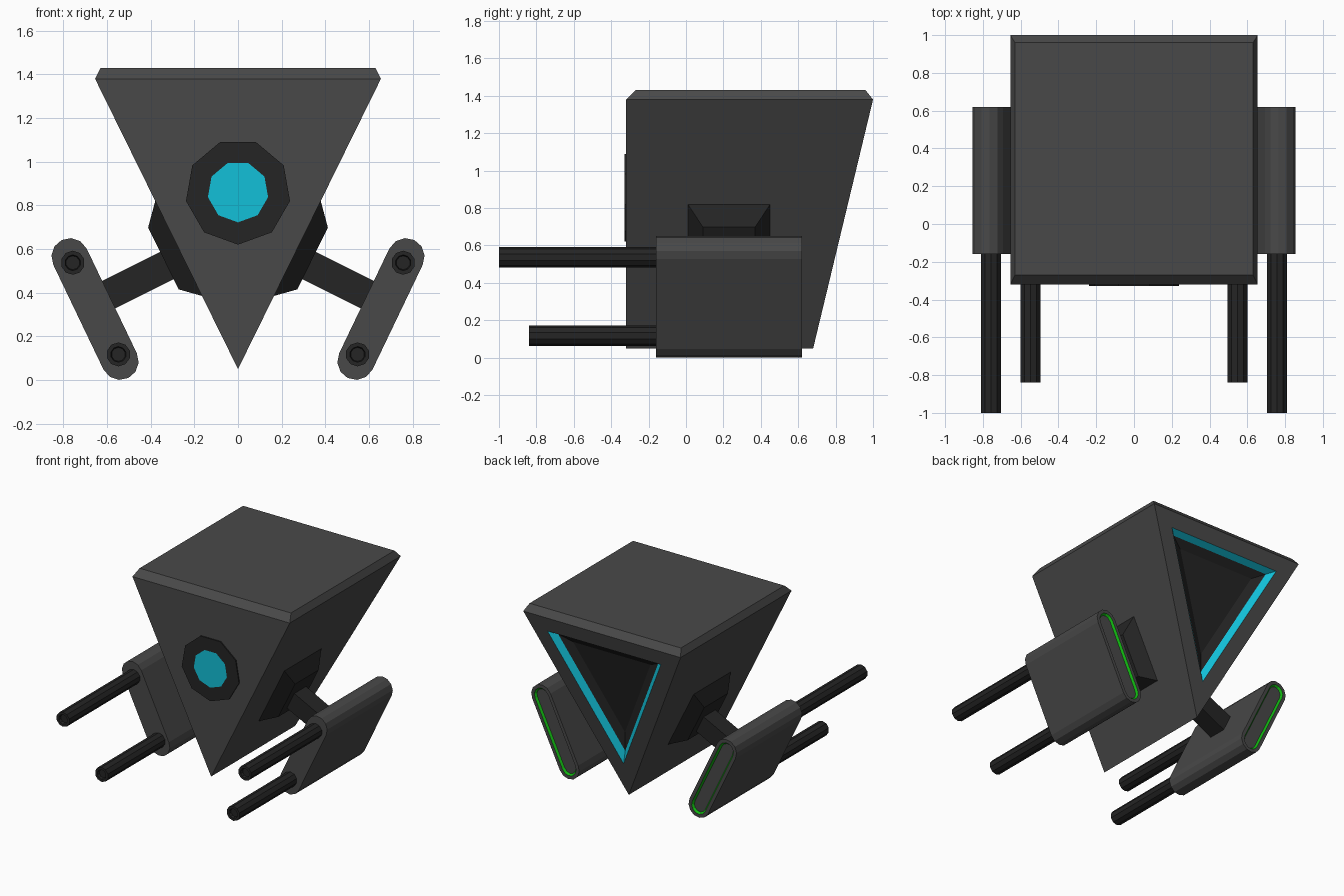
import bpy, bmesh, math
from mathutils import Vector

if "Cube" in bpy.data.objects:
    bpy.data.objects.remove(bpy.data.objects["Cube"])


def material(name, rgb):
    m = bpy.data.materials.new(name)
    m.diffuse_color = (*rgb, 1)
    m.use_nodes = True
    m.node_tree.nodes["Principled BSDF"].inputs["Base Color"].default_value = m.diffuse_color
    return m


GREY = material("hull grey", (0.066, 0.066, 0.066))
DARK = material("dark metal", (0.018, 0.018, 0.018))
CYAN = material("cyan glow", (0.006, 0.53, 0.69))
GREEN = material("green glow", (0.005, 0.45, 0.005))


def finish(name, bm, mats):
    bmesh.ops.recalc_face_normals(bm, faces=bm.faces)
    me = bpy.data.meshes.new(name)
    bm.to_mesh(me)
    bm.free()
    for m in mats:
        me.materials.append(m)
    ob = bpy.data.objects.new(name, me)
    bpy.context.collection.objects.link(ob)
    return ob


def loft(bm, rings):
    """Skin a list of equal-length point rings and cap both ends."""
    vs = [[bm.verts.new(p) for p in r] for r in rings]
    n = len(vs[0])
    for a, b in zip(vs, vs[1:]):
        for i in range(n):
            j = (i + 1) % n
            bm.faces.new((a[i], a[j], b[j], b[i]))
    first = bm.faces.new(vs[0][::-1])
    last = bm.faces.new(vs[-1])
    bmesh.ops.recalc_face_normals(bm, faces=bm.faces)
    return first, last


def inset(bm, face, thickness, depth, ring_mat, inner_mat):
    ring = bmesh.ops.inset_individual(bm, faces=[face], thickness=thickness,
                                      depth=depth, use_even_offset=True)
    for f in ring["faces"]:
        f.material_index = ring_mat
    face.material_index = inner_mat


def circle(x, z, r, y, n, start=-math.pi / 2):
    return [(x + r * math.cos(start + 2 * math.pi * i / n), y,
             z + r * math.sin(start + 2 * math.pi * i / n)) for i in range(n)]


# Wedge hull: bevelled square top tapering to a keel, slanted rear
FRONT, RIM, TOP, KEEL, W = -0.32, 1.38, 1.43, 0.05, 0.655
bm = bmesh.new()
keel = [bm.verts.new((0, y, KEEL)) for y in (FRONT, 0.68)]
rim = [bm.verts.new(p) for p in
       ((-W, FRONT, RIM), (W, FRONT, RIM), (W, 1.0, RIM), (-W, 1.0, RIM))]
top = [bm.verts.new(p) for p in
       ((-0.63, -0.27, TOP), (0.63, -0.27, TOP), (0.63, 0.96, TOP), (-0.63, 0.96, TOP))]
bm.faces.new(top)
for i in range(4):
    j = (i + 1) % 4
    bm.faces.new((rim[i], rim[j], top[j], top[i]))
bm.faces.new((keel[0], rim[1], rim[0]))
rear = bm.faces.new((keel[1], rim[3], rim[2]))
bm.faces.new((keel[0], keel[1], rim[2], rim[1]))
bm.faces.new((keel[1], keel[0], rim[0], rim[3]))
bmesh.ops.recalc_face_normals(bm, faces=bm.faces)
# Rear engine: plain border, glowing sloped walls, dark stepped centre
inset(bm, rear, 0.115, 0, 0, 0)
inset(bm, rear, 0.035, -0.04, 1, 2)
inset(bm, rear, 0.06, -0.03, 2, 2)
finish("hull", bm, [GREY, CYAN, DARK])

# Front eye: nine-sided dark plate with a glowing centre
bm = bmesh.new()
eye, _ = loft(bm, [circle(0, 0.862, 0.242, y, 9) for y in (-0.329, -0.315)])
inset(bm, eye, 0.102 * math.cos(math.pi / 9), 0, 0, 1)
finish("eye", bm, [DARK, CYAN])

# Directions along and away from the sloping hull side
slope = Vector((W, 0, RIM - KEEL)).normalized()
out = Vector((slope.z, 0, -slope.x))
MID_Y = 0.23


def rect(centre, half_len, half_y):
    return [centre + slope * (a * half_len) + Vector((0, b * half_y, 0))
            for a, b in ((-1, -1), (1, -1), (1, 1), (-1, 1))]


def mirrored(name, build, mats):
    for side, sx in (("right", 1), ("left", -1)):
        bm = bmesh.new()
        build(bm)
        for v in bm.verts:
            v.co.x *= sx
        finish(f"{side}_{name}", bm, mats)


def mount(bm):
    base = Vector((0.272, MID_Y, 0.6025))
    loft(bm, [rect(base - out * 0.01, 0.2425, 0.22), rect(base, 0.2425, 0.22),
              rect(base + out * 0.083 - slope * 0.01, 0.158, 0.14)])


def strut(bm):
    loft(bm, [rect(Vector(p), 0.07, 0.07)
              for p in ((0.28, MID_Y, 0.547), (0.63, MID_Y, 0.372))])


# Gun pod: rounded slab with a glowing groove on its rear end
def pod(bm):
    hi, lo, r = Vector((0.77, 0, 0.565)), Vector((0.54, 0, 0.085)), 0.085
    n = 6
    prof = []
    for c, sign in ((hi, 1), (lo, -1)):
        for i in range(n + 1):
            a = math.pi * i / n
            prof.append(c + sign * r * (out * math.cos(a) + slope * math.sin(a)))
    _, back = loft(bm, [[p + Vector((0, y, 0)) for p in prof] for y in (-0.16, 0.62)])
    inset(bm, back, 0.025, 0, 0, 0)
    inset(bm, back, 0.012, -0.015, 1, 0)


def barrel(x, z, tip):
    def build(bm):
        muzzle, _ = loft(bm, [circle(x, z, 0.055, y, 10) for y in (tip, -0.15)])
        inset(bm, muzzle, 0.018, 0, 0, 0)
        inset(bm, muzzle, 0.004, -0.02, 0, 0)
    return build


mirrored("mount", mount, [DARK])
mirrored("strut", strut, [DARK])
mirrored("pod", pod, [GREY, GREEN])
mirrored("upper_barrel", barrel(0.757, 0.537, -1.0), [DARK])
mirrored("lower_barrel", barrel(0.548, 0.117, -0.84), [DARK])
